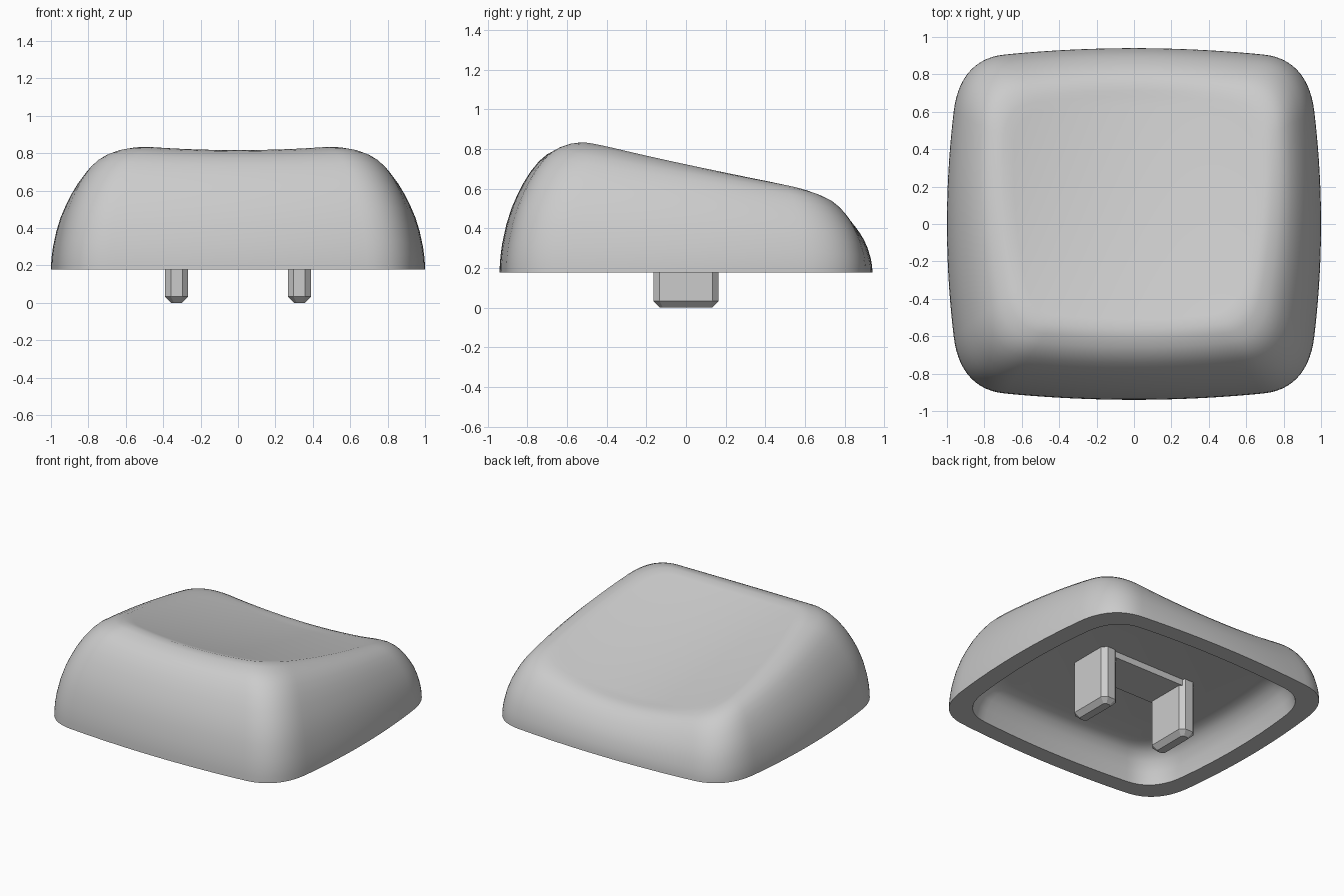
import bpy, bmesh
from math import radians
from mathutils import Vector
from mathutils.geometry import interpolate_bezier

cube = bpy.data.objects.get("Cube")
if cube:
    bpy.data.objects.remove(cube)

plastic = bpy.data.materials.new("light grey plastic")
plastic.use_nodes = True
plastic.diffuse_color = (0.6, 0.6, 0.6, 1)
plastic.node_tree.nodes["Principled BSDF"].inputs["Base Color"].default_value = (0.6, 0.6, 0.6, 1)

BASE_Z = 0.177
CEILING_Z = 0.405
CENTRE_Y = 0.06


def add_object(name, bm):
    bmesh.ops.recalc_face_normals(bm, faces=bm.faces)
    mesh = bpy.data.meshes.new(name)
    bm.to_mesh(mesh)
    bm.free()
    mesh.materials.append(plastic)
    obj = bpy.data.objects.new(name, mesh)
    bpy.context.collection.objects.link(obj)
    return obj


def unit_outline():
    """Square with bowed sides and round corners, spanning -1 to 1."""
    bow, side, end, steps = 0.036, 0.64, 0.69, 9
    quarter = []
    for i in range(steps):
        t = i / steps
        quarter.append((1 - bow * t * t, side * t))
    p0, p3 = Vector((1 - bow, side, 0)), Vector((end, 1 - bow, 0))
    p1, p2 = p0 + Vector((-0.02, 0.18, 0)), p3 + Vector((0.17, -0.017, 0))
    quarter += [(p.x, p.y) for p in interpolate_bezier(p0, p1, p2, p3, 14)]
    for i in range(1, steps + 1):
        t = 1 - i / steps
        quarter.append((end * t, 1 - bow * t * t))
    half = quarter + [(-x, y) for x, y in quarter[-2::-1]]
    return half + [(x, -y) for x, y in half[-2:0:-1]]


def top_height(x, y):
    """Sloping finger dish, deeper towards the back."""
    rim = 0.713 - 0.225 * y + 0.055 * y * y
    return rim - (0.062 + 0.04 * y) * (1 - (x / (0.64 + 0.07 * y)) ** 2)


unit = unit_outline()
SEGMENTS = len(unit)
base = [(x, 0.94 * y) for x, y in unit]
crest = [((0.69 + 0.05 * y) * x, CENTRE_Y + 0.62 * y) for x, y in unit]

# Shell rings: inside ceiling, inner wall, outer wall, crest, dish
rings = []
for scale, z in [(0.69, CEILING_Z), (0.75, 0.396), (0.795, 0.37), (0.83, 0.325),
                 (0.855, 0.26), (0.872, BASE_Z)]:
    rings.append([(scale * x, scale * y, z) for x, y in base])
wall = [(0, 0), (0.003, 0.06), (0.012, 0.13), (0.035, 0.23), (0.09, 0.38), (0.16, 0.51),
        (0.23, 0.605), (0.31, 0.7), (0.41, 0.795), (0.52, 0.875), (0.63, 0.932),
        (0.74, 0.966), (0.87, 0.99), (1, 1)]
for inset, rise in wall:
    ring = []
    for (bx, by), (cx, cy) in zip(base, crest):
        z = BASE_Z + rise * (top_height(cx, cy) - BASE_Z)
        ring.append((bx + inset * (cx - bx), by + inset * (cy - by), z))
    rings.append(ring)
for step in range(1, 12):
    k = 1 - step / 12
    ring = []
    for cx, cy in crest:
        x, y = k * cx, CENTRE_Y + k * (cy - CENTRE_Y)
        ring.append((x, y, top_height(x, y)))
    rings.append(ring)

bm = bmesh.new()
loops = [[bm.verts.new(p) for p in ring] for ring in rings]
for lower, upper in zip(loops, loops[1:]):
    for i in range(SEGMENTS):
        j = (i + 1) % SEGMENTS
        bm.faces.new((lower[i], lower[j], upper[j], upper[i]))
bm.faces.new(loops[0])
middle = bm.verts.new((0, CENTRE_Y, top_height(0, CENTRE_Y)))
for i in range(SEGMENTS):
    bm.faces.new((loops[-1][i], loops[-1][(i + 1) % SEGMENTS], middle))
shell = add_object("cap_shell", bm)
bpy.context.view_layer.objects.active = shell
shell.select_set(True)
bpy.ops.object.shade_smooth_by_angle(angle=radians(40))
shell.select_set(False)


# Mounting prongs with chamfered corners and tips
def prong(name, x):
    bm = bmesh.new()
    levels = []
    for z, trim in [(0, 0.033), (0.033, 0), (CEILING_Z + 0.02, 0)]:
        w, d, c = 0.062 - trim, 0.165 - trim, 0.031 - 0.5 * trim
        corners = [(w, c - d), (w, d - c), (w - c, d), (c - w, d),
                   (-w, d - c), (-w, c - d), (c - w, -d), (w - c, -d)]
        levels.append([bm.verts.new((x + px, py, z)) for px, py in corners])
    for lower, upper in zip(levels, levels[1:]):
        for i in range(8):
            j = (i + 1) % 8
            bm.faces.new((lower[i], lower[j], upper[j], upper[i]))
    bm.faces.new(levels[0])
    bm.faces.new(levels[-1])
    add_object(name, bm)


prong("left_prong", 0.328)
prong("right_prong", -0.328)

# Raised pad joining the prongs under the ceiling
bm = bmesh.new()
bmesh.ops.create_cube(bm, size=1)
bmesh.ops.scale(bm, vec=(0.6, 0.3, 0.06), verts=bm.verts)
bmesh.ops.translate(bm, vec=(0, 0, CEILING_Z - 0.015), verts=bm.verts)
add_object("prong_bridge", bm)
